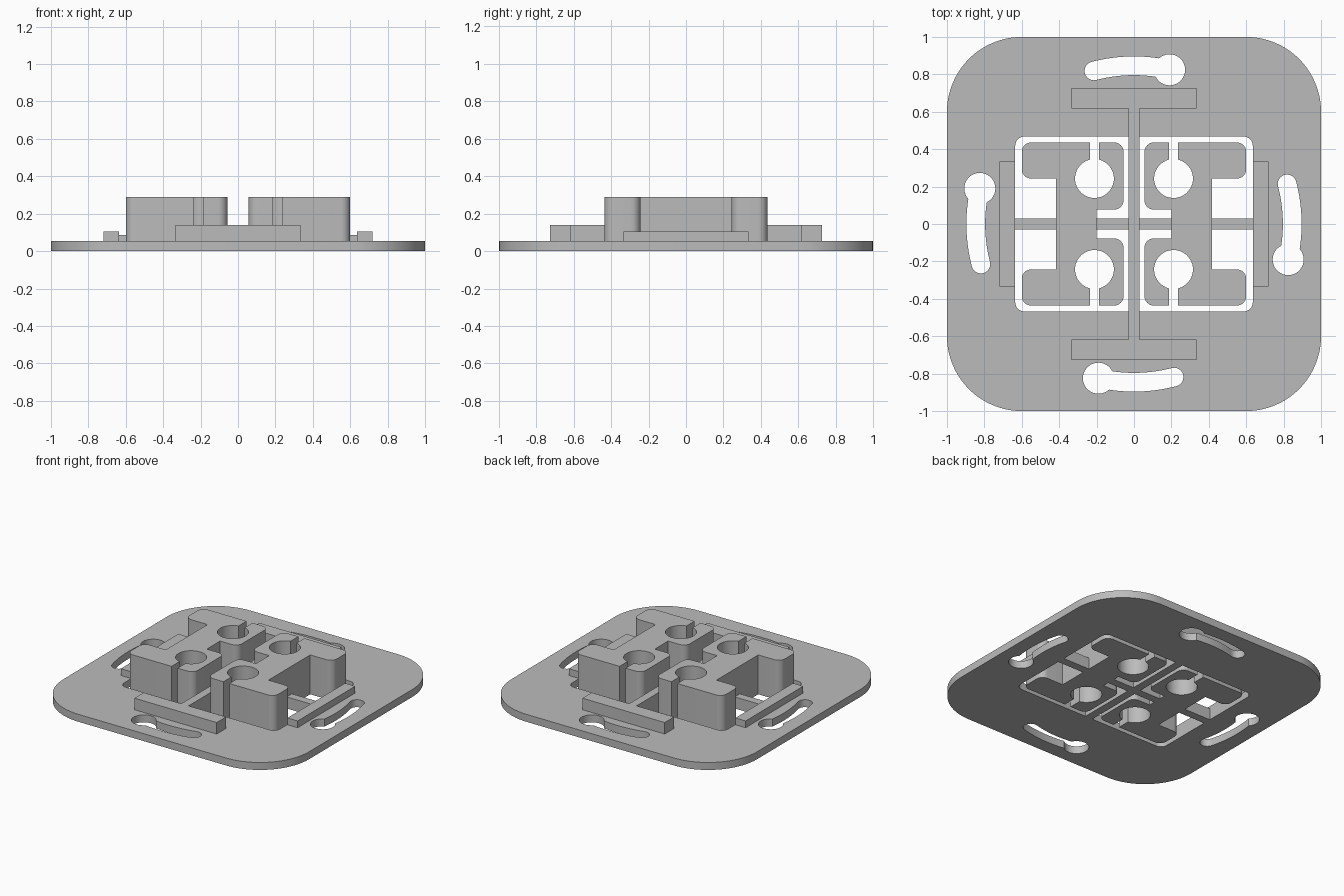
import bpy
import bmesh
from math import pi, sin, cos, acos, atan2, hypot
from mathutils import Vector

cube = bpy.data.objects.get("Cube")
if cube:
    bpy.data.objects.remove(cube, do_unlink=True)

grey = bpy.data.materials.new("plain grey")
grey.use_nodes = True
COLOUR = (0.5, 0.5, 0.5, 1)
grey.diffuse_color = COLOUR
grey.node_tree.nodes["Principled BSDF"].inputs["Base Color"].default_value = COLOUR


def arc(cx, cy, r, a0, a1, n):
    """Points along a circular arc, both ends included."""
    return [(cx + r * cos(a0 + (a1 - a0) * i / n),
             cy + r * sin(a0 + (a1 - a0) * i / n)) for i in range(n + 1)]


def round_corner(prev, corner, nxt, r, n=8):
    """Fillet of a right-angled corner."""
    p = Vector(corner)
    u = (Vector(prev) - p).normalized() * r
    v = (Vector(nxt) - p).normalized() * r
    centre = p + u + v
    return [tuple(centre - v * cos(t) - u * sin(t))
            for t in (pi / 2 * i / n for i in range(n + 1))]


def rounded_rect(w, h, r, n):
    c = [(w, -h), (w, h), (-w, h), (-w, -h)]
    pts = []
    for i in range(4):
        pts += round_corner(c[i - 1], c[i], c[(i + 1) % 4], r, n)
    return pts


def extrude_profile(name, loops, z0, z1):
    """Solid from closed outlines; outlines inside the first are holes."""
    bm = bmesh.new()
    for pts in loops:
        vs = [bm.verts.new((x, y, z0)) for x, y in pts]
        for i, v in enumerate(vs):
            bm.edges.new((vs[i - 1], v))
    if len(loops) == 1:
        bm.faces.new(bm.verts[:])
    else:
        bmesh.ops.triangle_fill(bm, use_beauty=True, edges=bm.edges[:],
                                normal=(0, 0, 1))
    new = bmesh.ops.extrude_face_region(bm, geom=bm.faces[:],
                                        use_keep_orig=True)["geom"]
    top = [g for g in new if isinstance(g, bmesh.types.BMVert)]
    bmesh.ops.translate(bm, verts=top, vec=(0, 0, z1 - z0))
    bmesh.ops.recalc_face_normals(bm, faces=bm.faces[:])
    mesh = bpy.data.meshes.new(name)
    bm.to_mesh(mesh)
    bm.free()
    mesh.materials.append(grey)
    obj = bpy.data.objects.new(name, mesh)
    bpy.context.collection.objects.link(obj)
    bpy.ops.object.select_all(action='DESELECT')
    obj.select_set(True)
    bpy.context.view_layer.objects.active = obj
    bpy.ops.object.shade_smooth_by_angle(angle=0.5)
    return obj


def box(name, x0, x1, y0, y1, z0, z1):
    return extrude_profile(name, [[(x0, y0), (x1, y0), (x1, y1), (x0, y1)]], z0, z1)


# Curved screw slot with a round entry hole at one end
def keyhole_slot(turn):
    R, half, big = 0.846, 0.05, 0.083
    a_big, a_end = 1.344 + turn, 1.827 + turn
    cx, cy = R * cos(a_big), R * sin(a_big)

    def meet(r):
        return a_big + acos((r * r + R * R - big * big) / (2 * r * R))

    outer, inner = R + half, R - half
    pts = arc(0, 0, outer, meet(outer), a_end, 14)
    pts += arc(R * cos(a_end), R * sin(a_end), half, a_end, a_end + pi, 12)[1:-1]
    pts += arc(0, 0, inner, a_end, meet(inner), 14)
    start = atan2(pts[-1][1] - cy, pts[-1][0] - cx)
    stop = atan2(pts[0][1] - cy, pts[0][0] - cx)
    while stop < start:
        stop += 2 * pi
    return pts + arc(cx, cy, big, start, stop, 28)[1:-1]


# Base plate with window and four slots
TOP = 0.055
extrude_profile("base_plate",
                [rounded_rect(1, 1, 0.4, 20), rounded_rect(0.635, 0.468, 0.05, 8)]
                + [keyhole_slot(k * pi / 2) for k in range(4)], 0, TOP)


# Terminal blocks with slotted round sockets
def block_outline(side):
    x_in, x_out, y_out, y_in, y_mid = 0.056, 0.6, 0.436, 0.077, 0.243
    cx, r, gap = 0.2115, 0.104, 0.0245
    a = acos(gap / r)
    half = [(0.418, y_mid)]
    half += round_corner((0.418, y_mid), (x_out, y_mid), (x_out, y_out), 0.05)
    half += round_corner((x_out, y_mid), (x_out, y_out), (0, y_out), 0.05)
    half += [(cx + gap, y_out)]
    half += arc(cx, y_mid, r, a, -pi - a, 32)
    half += [(cx - gap, y_out)]
    half += round_corner((cx, y_out), (x_in, y_out), (x_in, y_in), 0.05)
    half += round_corner((x_in, y_out), (x_in, y_in), (cx, y_in), 0.05)
    half += [(0.2, y_in)]
    full = half + [(x, -y) for x, y in reversed(half)]
    return [(side * x, y) for x, y in full]


for side, label in ((1, "left"), (-1, "right")):
    extrude_profile(label + "_block", [block_outline(side)], 0, 0.29)
    # Low rail beside the window
    x0, x1 = sorted((side * 0.637, side * 0.72))
    box(label + "_rail", x0, x1, -0.335, 0.335, TOP - 0.005, 0.105)

# End bars and the crossing ribs that carry the blocks
for side, label in ((-1, "front"), (1, "back")):
    y0, y1 = sorted((side * 0.618, side * 0.726))
    box(label + "_end_bar", -0.335, 0.335, y0, y1, TOP - 0.005, 0.14)
box("long_rib", -0.03, 0.03, -0.62, 0.62, 0, 0.14)
box("cross_rib", -0.637, 0.637, -0.03, 0.03, 0, 0.085)
